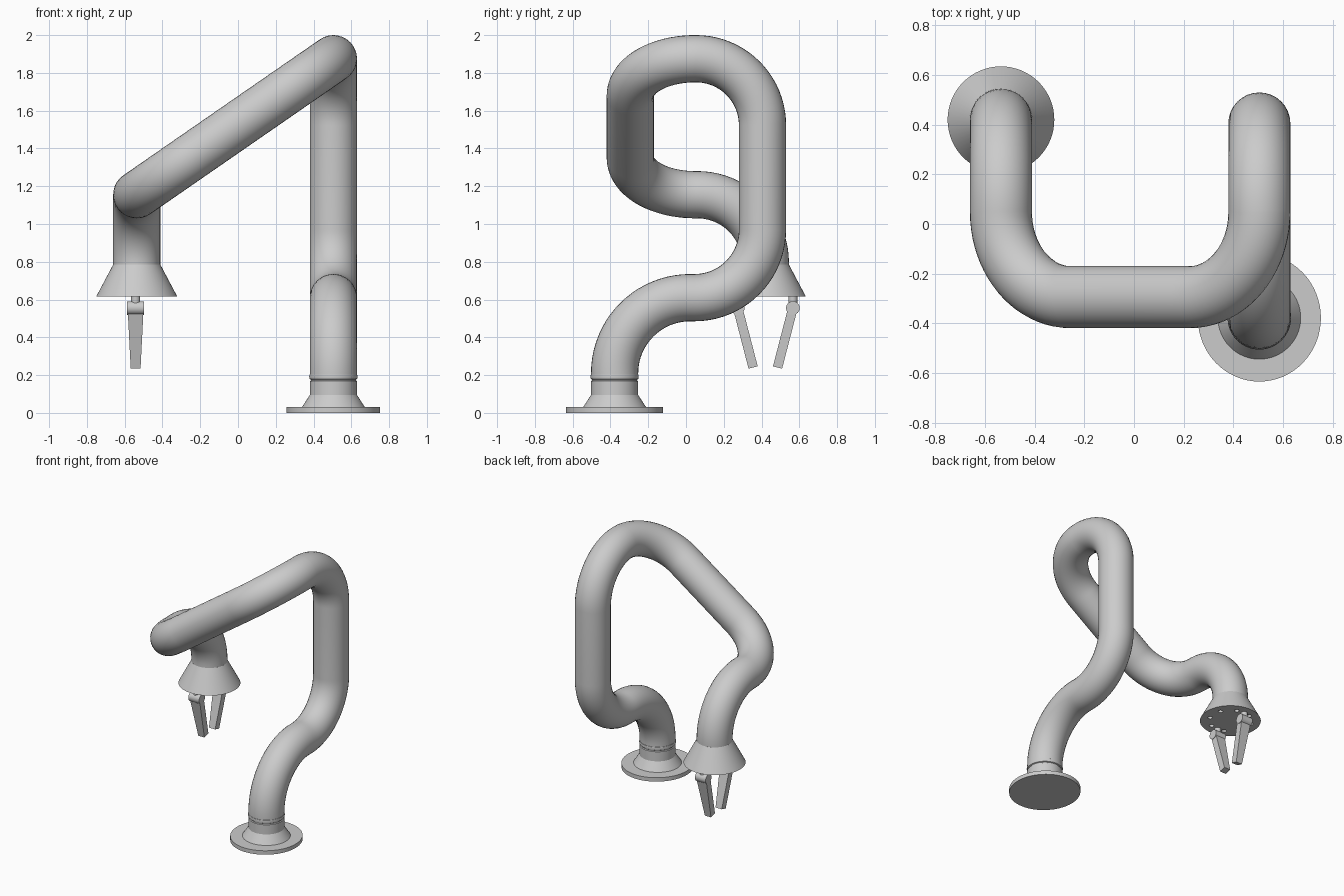
import bpy, bmesh, math
from mathutils import Vector, Matrix

if "Cube" in bpy.data.objects:
    bpy.data.objects.remove(bpy.data.objects["Cube"])


def finish(name, bm, smooth=True):
    bmesh.ops.recalc_face_normals(bm, faces=bm.faces)
    me = bpy.data.meshes.new(name)
    bm.to_mesh(me)
    bm.free()
    ob = bpy.data.objects.new(name, me)
    bpy.context.collection.objects.link(ob)
    if smooth:
        shade(ob)
    return ob


def shade(ob):
    bpy.ops.object.select_all(action='DESELECT')
    ob.select_set(True)
    bpy.context.view_layer.objects.active = ob
    bpy.ops.object.shade_smooth_by_angle(angle=math.radians(30))


def lathe(name, profile, centre, sides=64, y_scale=1.0):
    """Closed solid of revolution from (radius, z) pairs."""
    bm = bmesh.new()
    rings = []
    for r, z in profile:
        rings.append([bm.verts.new((centre[0] + r * math.cos(2 * math.pi * i / sides),
                                    centre[1] + r * y_scale * math.sin(2 * math.pi * i / sides), z))
                      for i in range(sides)])
    for a, b in zip(rings, rings[1:]):
        for i in range(sides):
            j = (i + 1) % sides
            bm.faces.new((a[i], a[j], b[j], b[i]))
    bm.faces.new(rings[0][::-1])
    bm.faces.new(rings[-1])
    return finish(name, bm)


def rounded_path(corners, steps=20):
    """Polyline through (point, fillet radius) corners."""
    pts = [Vector(p) for p, r in corners]
    out = [pts[0]]
    for k in range(1, len(pts) - 1):
        p, r = pts[k], corners[k][1]
        u, v = (pts[k - 1] - p).normalized(), (pts[k + 1] - p).normalized()
        half = u.angle(v) / 2
        centre = p + (u + v).normalized() * r / math.sin(half)
        a, b = p + u * r / math.tan(half) - centre, p + v * r / math.tan(half) - centre
        w = a.angle(b)
        for i in range(steps + 1):
            t = i / steps
            out.append(centre + (a * math.sin((1 - t) * w) + b * math.sin(t * w)) / math.sin(w))
    return out + [pts[-1]]


BASE = (0.505, -0.378)
HAND = (-0.536, 0.42)

# bent tubular arm
path = rounded_path([
    ((*BASE, 0.19), 0),
    ((*BASE, 0.61), 0.40),
    ((0.505, 0.405, 0.61), 0.36),
    ((0.505, 0.405, 1.875), 0.352),
    ((0.505, -0.295, 1.875), 0.343),
    ((HAND[0], -0.295, 1.155), 0.343),
    ((*HAND, 1.155), 0.36),
    ((*HAND, 0.77), 0)])
cu = bpy.data.curves.new("arm_tube", 'CURVE')
cu.dimensions = '3D'
cu.bevel_depth = 0.125
cu.bevel_resolution = 14
cu.use_fill_caps = True
sp = cu.splines.new('POLY')
sp.points.add(len(path) - 1)
for q, p in zip(sp.points, path):
    q.co = (*p, 1)
arm = bpy.data.objects.new("arm_tube", cu)
bpy.context.collection.objects.link(arm)
arm.select_set(True)
bpy.context.view_layer.objects.active = arm
bpy.ops.object.convert(target='MESH')
shade(bpy.context.view_layer.objects.active)

# floor plate, flared foot and collar
lathe("base_plate", [(0.248, 0), (0.248, 0.03)], BASE, y_scale=1.035)
lathe("base_collar", [(0.168, 0.028), (0.125, 0.095), (0.125, 0.168), (0.119, 0.172),
                      (0.119, 0.176), (0.126, 0.18), (0.128, 0.19), (0.126, 0.203), (0.12, 0.207)], BASE)

# flared wrist with a ring of bolt holes underneath
wrist = lathe("wrist_cone", [(0.215, 0.615), (0.125, 0.785)], HAND)
bm = bmesh.new()
for i in range(8):
    a = 2 * math.pi * (i + 0.5) / 8
    bmesh.ops.create_cone(bm, cap_ends=True, segments=16, radius1=0.017, radius2=0.017, depth=0.04,
                          matrix=Matrix.Translation((HAND[0] + 0.15 * math.cos(a),
                                                     HAND[1] + 0.15 * math.sin(a), 0.615)))
cutter = finish("bolt_hole_cutter", bm, smooth=False)
cutter.hide_render = True
cutter.hide_set(True)
mod = wrist.modifiers.new("holes", 'BOOLEAN')
mod.object = cutter
mod.solver = 'EXACT'

# two mirrored gripper fingers
FX = -0.542
for side, label in ((1, "back"), (-1, "front")):
    ky, kz = HAND[1] + side * 0.146, 0.555
    # pin from the wrist
    lathe("finger_pin_" + label, [(0.024, 0.56), (0.024, 0.625)], (FX, ky), sides=24)
    # round knuckle across x
    bm = bmesh.new()
    bmesh.ops.create_cone(bm, cap_ends=True, segments=32, radius1=0.036, radius2=0.036, depth=0.09,
                          matrix=Matrix.Translation((FX, ky, kz)) @ Matrix.Rotation(math.pi / 2, 4, 'Y'))
    finish("finger_knuckle_" + label, bm)
    # tapered bar leaning inwards
    bm = bmesh.new()
    bmesh.ops.create_cube(bm, size=1)
    lean = Matrix.Rotation(-side * math.radians(14.5), 4, 'X')
    for v in bm.verts:
        w = 0.042 if v.co.z > 0 else 0.026
        local = Vector((math.copysign(w, v.co.x), math.copysign(0.025, v.co.y), 0 if v.co.z > 0 else -0.325))
        v.co = Vector((FX, ky, kz)) + lean @ local
    finish("finger_bar_" + label, bm, smooth=False)
